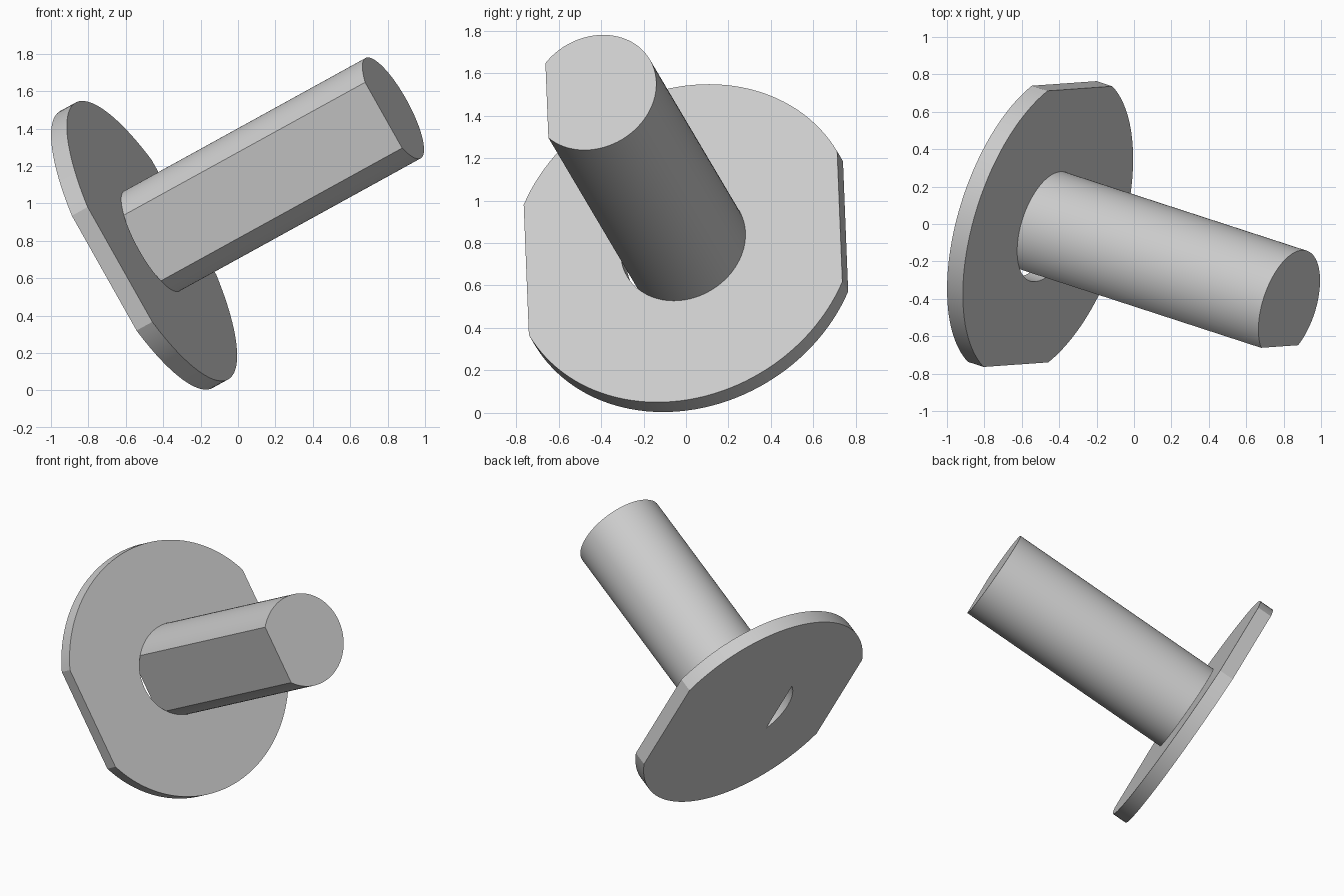
import bpy, bmesh
from math import asin, cos, sin, pi, radians
from mathutils import Matrix, Vector

cube = bpy.data.objects.get("Cube")
if cube:
    bpy.data.objects.remove(cube)

# Sizes
FLANGE_R, FLANGE_FLAT, THICK = 0.845, 0.768, 0.1
SHAFT_R, SHAFT_FLAT, LENGTH = 0.306, 0.23, 1.531

# Tilted frame: z along the shaft, x along the flats
axis = Vector((1.29, -0.42, 0.71)).normalized()
along = Vector((0.2, 0.015, -0.36))
along = (along - axis * along.dot(axis)).normalized()
frame = Matrix((along, axis.cross(along), axis)).transposed().to_4x4()
frame.translation = (-0.46, -0.014, 0.799)

# Single plain colour
grey = bpy.data.materials.new("light_grey")
grey.use_nodes = True
grey.diffuse_color = (0.6, 0.6, 0.6, 1)
grey.node_tree.nodes["Principled BSDF"].inputs["Base Color"].default_value = grey.diffuse_color


def arc(radius, start, end, steps):
    angles = [start + (end - start) * i / steps for i in range(steps + 1)]
    return [(radius * cos(a), radius * sin(a)) for a in angles]


def extrude(name, outlines, bottom, top):
    """Solid between two heights; outlines after the first are holes."""
    bm = bmesh.new()
    caps = ([], [])
    for outline in outlines:
        low, high = [[bm.verts.new((x, y, z)) for x, y in outline] for z in (bottom, top)]
        for i in range(len(outline)):
            wall = bm.faces.new((low[i - 1], low[i], high[i], high[i - 1]))
            wall.smooth = True
            for cap, ring in zip(caps, (low, high)):
                cap.append(bm.edges.get((ring[i - 1], ring[i])))
    for cap in caps:
        bmesh.ops.triangle_fill(bm, use_beauty=True, edges=cap, normal=(0, 0, 1))
    bmesh.ops.recalc_face_normals(bm, faces=bm.faces)
    bm.transform(frame)
    mesh = bpy.data.meshes.new(name)
    bm.to_mesh(mesh)
    bm.free()
    mesh.materials.append(grey)
    obj = bpy.data.objects.new(name, mesh)
    bpy.context.collection.objects.link(obj)
    bpy.ops.object.select_all(action="DESELECT")
    obj.select_set(True)
    bpy.context.view_layer.objects.active = obj
    bpy.ops.object.shade_smooth_by_angle(angle=radians(25))
    return obj


# Flange: disc with two flats, and a slot left open beside the shaft's flat
f = asin(FLANGE_FLAT / FLANGE_R)
s = asin(SHAFT_FLAT / SHAFT_R)
disc = arc(FLANGE_R, -f, f, 48) + arc(FLANGE_R, pi - f, pi + f, 48)
slot = arc(SHAFT_R, pi + s, 2 * pi - s, 24)
extrude("flange", [disc, slot], -THICK, 0)

# Shaft: round bar with one flat
extrude("shaft", [arc(SHAFT_R, -s, pi + s, 72)], 0, LENGTH)
